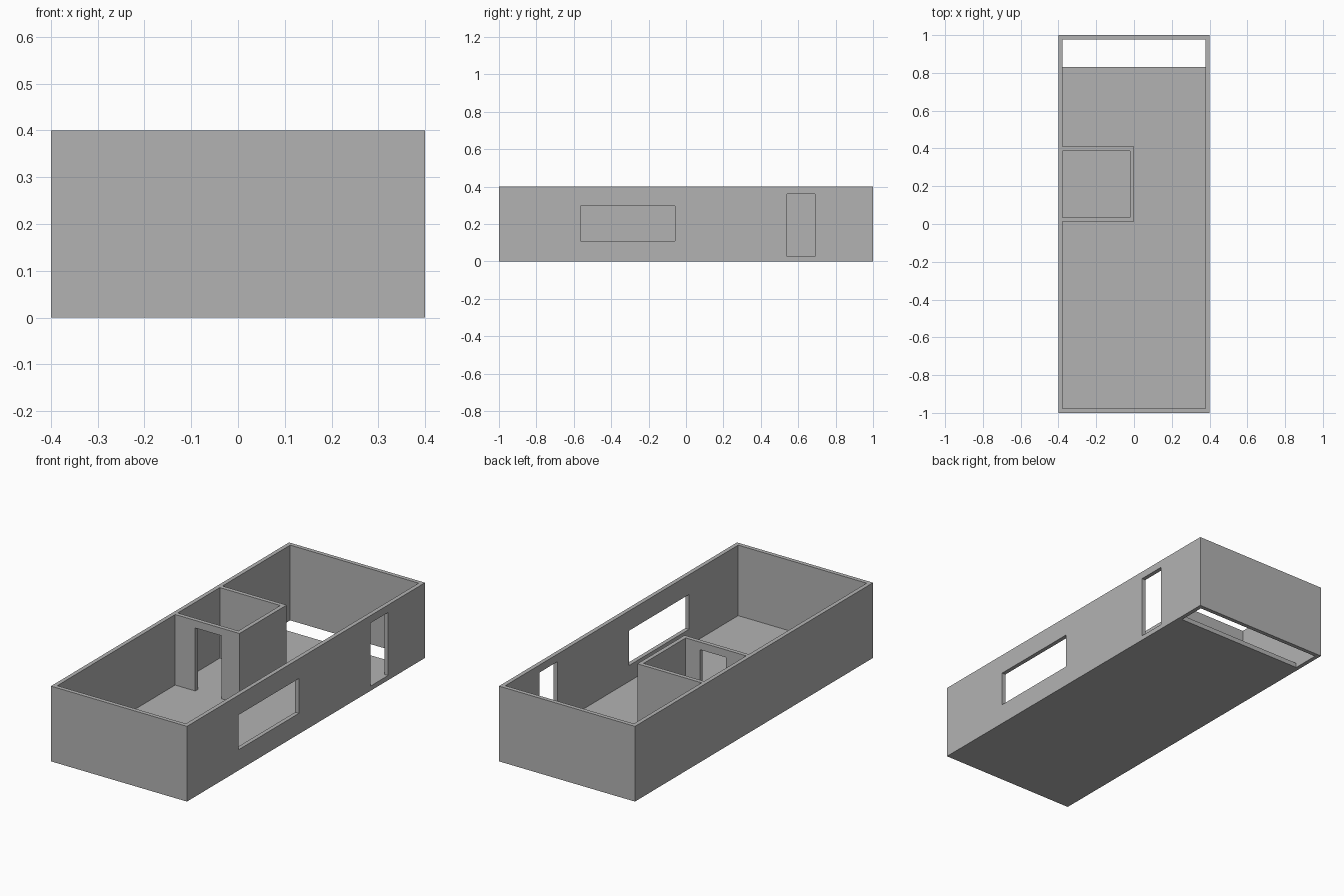
import bpy
import bmesh
from mathutils import Vector

cube = bpy.data.objects.get("Cube")
if cube:
    bpy.data.objects.remove(cube, do_unlink=True)

# Single plaster grey
grey = bpy.data.materials.new("plaster_grey")
grey.use_nodes = True
colour = (0.45, 0.45, 0.45, 1)
grey.diffuse_color = colour
grey.node_tree.nodes["Principled BSDF"].inputs["Base Color"].default_value = colour

WALL = 0.022      # wall thickness
FLOOR = 0.025     # floor thickness
HEIGHT = 0.4
DOOR_TOP = 0.36
X, Y = 0.4, 1.0   # half width and half length
IN_X, IN_Y = X - WALL, Y - WALL


def box(name, low, high):
    """Axis-aligned box between two corners."""
    low, high = Vector(low), Vector(high)
    bm = bmesh.new()
    bmesh.ops.create_cube(bm, size=1)
    bmesh.ops.scale(bm, vec=high - low, verts=bm.verts)
    bmesh.ops.translate(bm, vec=(low + high) / 2, verts=bm.verts)
    mesh = bpy.data.meshes.new(name)
    bm.to_mesh(mesh)
    bm.free()
    mesh.materials.append(grey)
    obj = bpy.data.objects.new(name, mesh)
    bpy.context.collection.objects.link(obj)
    return obj


def cut(obj, low, high):
    """Remove a box-shaped opening from a part."""
    cutter = box("cutter", low, high)
    cutter.hide_render = True
    mod = obj.modifiers.new("opening", "BOOLEAN")
    mod.operation = "DIFFERENCE"
    mod.solver = "EXACT"
    mod.object = cutter
    bpy.context.view_layer.objects.active = obj
    bpy.ops.object.modifier_apply(modifier=mod.name)
    bpy.data.objects.remove(cutter, do_unlink=True)


# Outer walls with floor, open at the top
shell = box("outer_walls_and_floor", (-X, -Y, 0), (X, Y, HEIGHT))
cut(shell, (-IN_X, -IN_Y, FLOOR), (IN_X, IN_Y, 1))
# Floor gap along the back wall
cut(shell, (-IN_X, 0.83, -0.1), (IN_X, IN_Y, 0.1))
# Window and entrance door in the left wall
cut(shell, (0.3, -0.565, 0.11), (0.5, -0.06, 0.295))
cut(shell, (0.3, 0.54, FLOOR), (0.5, 0.69, DOOR_TOP))

# Small inner room: three walls against the right wall, doorway in front
room_front, room_back = 0.012, 0.409
room = box("inner_room_walls", (-IN_X, room_front, FLOOR), (0, room_back, HEIGHT))
cut(room, (-X, room_front + WALL, -0.1), (-WALL, room_back - WALL, 1))
cut(room, (-0.26, -0.1, -0.1), (-0.106, 0.1, DOOR_TOP))
